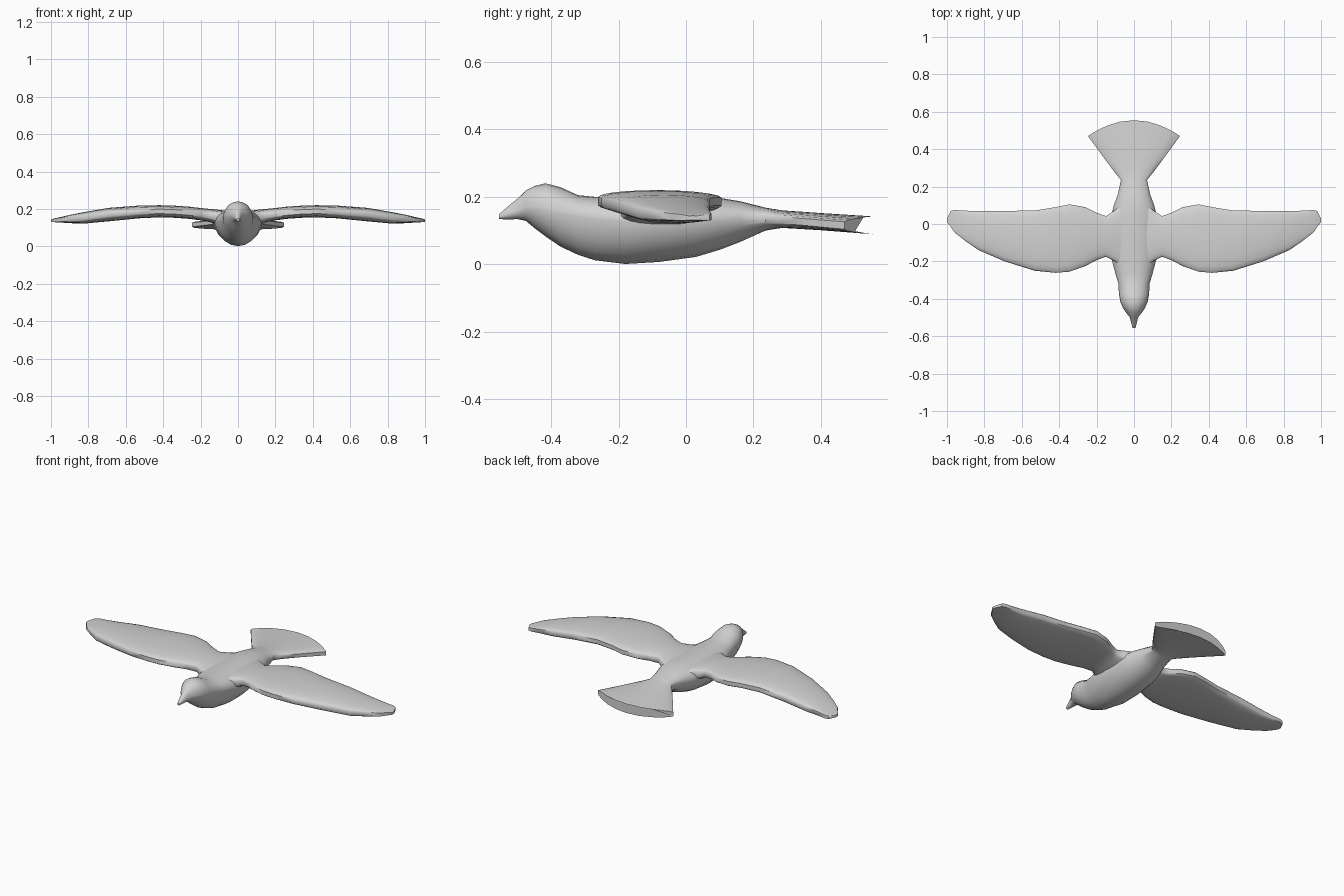
import bpy, bmesh, math

cube = bpy.data.objects.get("Cube")
if cube:
    bpy.data.objects.remove(cube, do_unlink=True)

# One plain grey for the whole bird
GREY = (0.65, 0.65, 0.65, 1.0)
grey = bpy.data.materials.new("light grey")
grey.diffuse_color = GREY
grey.use_nodes = True
grey.node_tree.nodes["Principled BSDF"].inputs["Base Color"].default_value = GREY

STEPS = 10


def section(half, mid, edge, top, bottom, power=1.0):
    """Closed outline (across, up): domed top, domed bottom, blunt side edges."""
    up, down = [], []
    for i in range(STEPS + 1):
        a = math.pi * i / STEPS
        s = max(0.0, math.sin(a))
        u = half * math.cos(a)
        up.append((u, mid + edge + (top - mid - edge) * s))
        down.append((-u, mid - edge + (bottom - mid + edge) * s ** power))
    return up + down


def loft(name, rings):
    bm = bmesh.new()
    loops = [[bm.verts.new(p) for p in ring] for ring in rings]
    n = len(loops[0])
    for a, b in zip(loops, loops[1:]):
        for i in range(n):
            j = (i + 1) % n
            bm.faces.new((a[i], a[j], b[j], b[i]))
    bm.faces.new(loops[0])
    bm.faces.new(loops[-1])
    bmesh.ops.recalc_face_normals(bm, faces=bm.faces)
    mesh = bpy.data.meshes.new(name)
    bm.to_mesh(mesh)
    bm.free()
    mesh.materials.append(grey)
    obj = bpy.data.objects.new(name, mesh)
    bpy.context.collection.objects.link(obj)
    bpy.ops.object.select_all(action='DESELECT')
    obj.select_set(True)
    bpy.context.view_layer.objects.active = obj
    bpy.ops.object.shade_smooth_by_angle(angle=math.radians(45))
    return obj


# Beak, head and torso: y, half width, middle z, edge, top z, bottom z
BODY = [
    (-0.555, 0.008, 0.141, 0.002, 0.148, 0.134),
    (-0.525, 0.016, 0.150, 0.002, 0.174, 0.133),
    (-0.500, 0.022, 0.158, 0.002, 0.194, 0.134),
    (-0.475, 0.042, 0.168, 0.002, 0.219, 0.129),
    (-0.450, 0.058, 0.168, 0.003, 0.232, 0.108),
    (-0.417, 0.073, 0.165, 0.004, 0.240, 0.083),
    (-0.373, 0.081, 0.155, 0.004, 0.229, 0.053),
    (-0.320, 0.083, 0.145, 0.004, 0.205, 0.028),
    (-0.270, 0.098, 0.138, 0.004, 0.200, 0.012),
    (-0.180, 0.122, 0.130, 0.004, 0.200, 0.001),
    (-0.080, 0.130, 0.130, 0.004, 0.201, 0.007),
    (0.030, 0.125, 0.132, 0.004, 0.201, 0.022),
    (0.100, 0.108, 0.134, 0.005, 0.197, 0.043),
    (0.160, 0.086, 0.138, 0.007, 0.187, 0.066),
    (0.235, 0.070, 0.136, 0.009, 0.168, 0.100),
]
# Fanned tail with a bowed end: the last number is the sweep of the corners
TAIL = [
    (0.285, 0.098, 0.132, 0.010, 0.160, 0.108, 0.015),
    (0.400, 0.162, 0.125, 0.010, 0.152, 0.101, 0.045),
    (0.555, 0.246, 0.115, 0.011, 0.142, 0.089, 0.085),
]
rings = []
for y, half, mid, edge, top, bottom, sweep in [b + (0,) for b in BODY] + TAIL:
    power = 1.0 if sweep else 1.2
    rings.append([(u, y - sweep * (u / half) ** 2, z)
                  for u, z in section(half, mid, edge, top, bottom, power)])
loft("body_and_tail", rings)

# Wing: x, leading y, trailing y, middle z, edge, top z, bottom z
WING = [
    (0.05, -0.240, 0.120, 0.150, 0.020, 0.188, 0.085),
    (0.10, -0.200, 0.075, 0.157, 0.018, 0.195, 0.105),
    (0.15, -0.175, 0.042, 0.165, 0.014, 0.200, 0.130),
    (0.20, -0.193, 0.060, 0.171, 0.012, 0.205, 0.139),
    (0.26, -0.225, 0.090, 0.178, 0.012, 0.212, 0.147),
    (0.345, -0.255, 0.105, 0.185, 0.012, 0.218, 0.153),
    (0.42, -0.261, 0.090, 0.187, 0.012, 0.220, 0.155),
    (0.53, -0.250, 0.072, 0.184, 0.012, 0.218, 0.150),
    (0.69, -0.200, 0.070, 0.171, 0.012, 0.206, 0.134),
    (0.83, -0.140, 0.070, 0.152, 0.012, 0.182, 0.121),
    (0.90, -0.092, 0.071, 0.146, 0.011, 0.168, 0.124),
    (0.96, -0.045, 0.075, 0.141, 0.010, 0.154, 0.128),
    (0.98, -0.015, 0.070, 0.139, 0.009, 0.150, 0.129),
    (1.00, 0.010, 0.030, 0.137, 0.006, 0.144, 0.131),
]
for name, side in (("left_wing", 1), ("right_wing", -1)):
    rings = []
    for x, lead, trail, mid, edge, top, bottom in WING:
        centre, half = (lead + trail) / 2, (trail - lead) / 2
        rings.append([(side * x, centre + u, z)
                      for u, z in section(half, mid, edge, top, bottom)])
    loft(name, rings)
